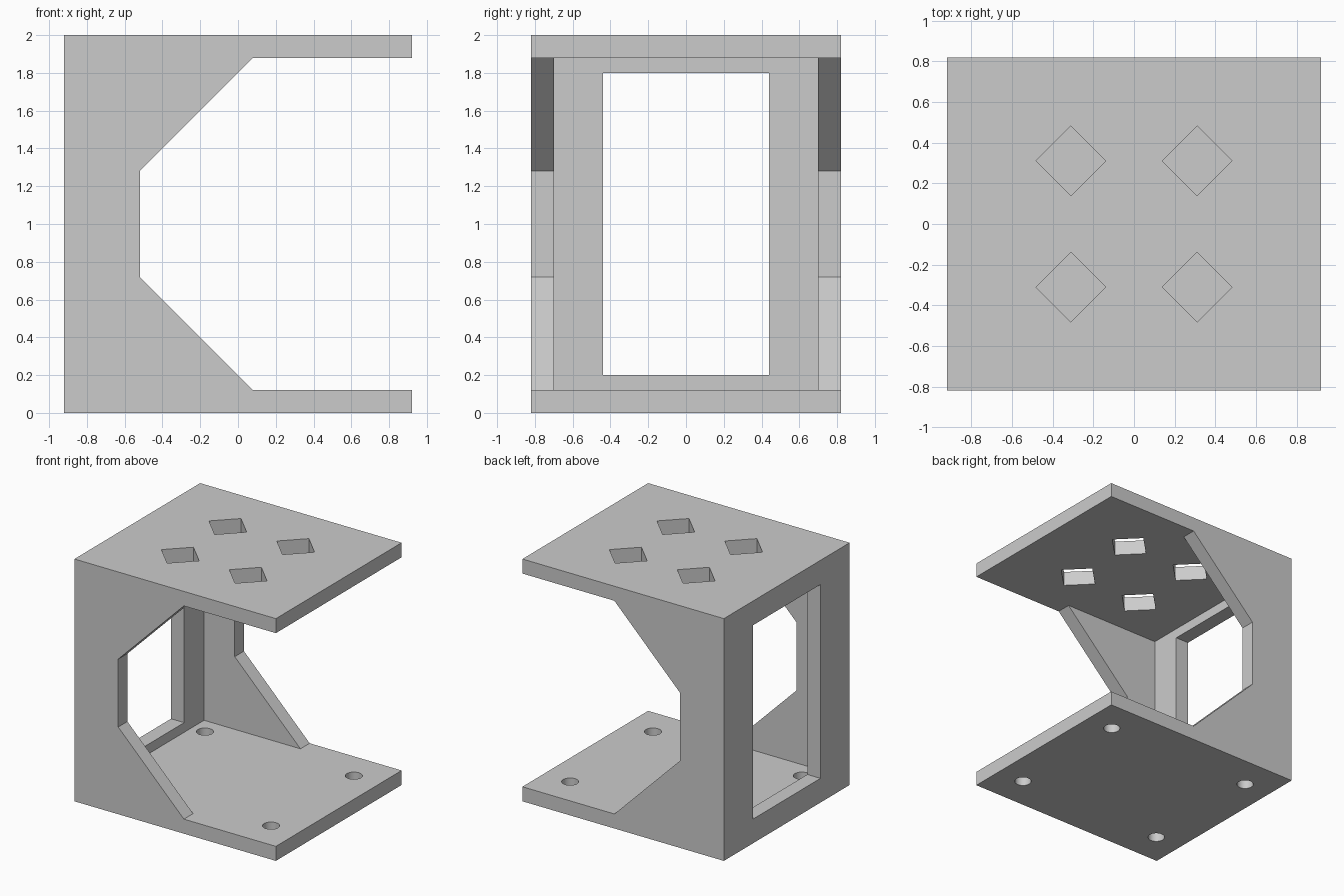
import bpy
import math
from mathutils import Matrix

if "Cube" in bpy.data.objects:
    bpy.data.objects.remove(bpy.data.objects["Cube"], do_unlink=True)

HALF_X, HALF_Y, HEIGHT, WALL = 0.92, 0.82, 2.0, 0.12

grey = bpy.data.materials.new("plain grey")
grey.use_nodes = True
colour = (0.6, 0.6, 0.6, 1)
grey.diffuse_color = colour
grey.node_tree.nodes["Principled BSDF"].inputs["Base Color"].default_value = colour


def extruded(name, outline, start, end, axis):
    """Extrude an outline along y (points are x, z) or z (points are x, y)."""
    count = len(outline)
    if axis == "y":
        verts = [(a, d, b) for d in (start, end) for a, b in outline]
    else:
        verts = [(a, b, d) for d in (start, end) for a, b in outline]
    faces = [list(range(count)), list(range(count, 2 * count))]
    for i in range(count):
        j = (i + 1) % count
        faces.append([i, j, j + count, i + count])
    faces[0].reverse()
    if axis == "y":
        faces = [f[::-1] for f in faces]
    mesh = bpy.data.meshes.new(name)
    mesh.from_pydata(verts, [], faces)
    mesh.materials.append(grey)
    obj = bpy.data.objects.new(name, mesh)
    bpy.context.collection.objects.link(obj)
    return obj


def rectangle(x0, x1, y0, y1):
    return [(x0, y0), (x1, y0), (x1, y1), (x0, y1)]


def polygon(cx, cy, radius, sides):
    angles = [2 * math.pi * i / sides for i in range(sides)]
    return [(cx + radius * math.cos(a), cy + radius * math.sin(a)) for a in angles]


# C-shaped body with sloped side openings
top = HEIGHT - WALL
profile = [(-HALF_X, 0), (HALF_X, 0), (HALF_X, WALL), (0.08, WALL),
           (-0.52, 0.72), (-0.52, 1.28), (0.08, top), (HALF_X, top),
           (HALF_X, HEIGHT), (-HALF_X, HEIGHT)]
body = extruded("bracket_body", profile, -HALF_Y, HALF_Y, "y")

# Inner cavity and rear wall window
inner_y = HALF_Y - WALL
cutters = [
    extruded("cavity_cutter", rectangle(WALL - HALF_X, 1.2, -inner_y, inner_y), WALL, top, "z"),
    extruded("window_cutter", rectangle(-1.2, -0.7, -0.44, 0.44), 0.2, 1.8, "z"),
]

# Diamond holes in the top plate, round holes in the bottom plate
for sx in (-1, 1):
    for sy in (-1, 1):
        cutters.append(extruded("diamond_cutter", polygon(sx * 0.31, sy * 0.31, 0.172, 4),
                                1.7, 2.2, "z"))
        cutters.append(extruded("screw_hole_cutter", polygon(sx * 0.68, sy * 0.54, 0.064, 32),
                                -0.2, 0.3, "z"))

for cutter in cutters:
    cutter.hide_render = True
    cut = body.modifiers.new(cutter.name, "BOOLEAN")
    cut.operation = "DIFFERENCE"
    cut.solver = "EXACT"
    cut.object = cutter

# Bake the cuts and discard the cutters
bpy.context.view_layer.update()
graph = bpy.context.evaluated_depsgraph_get()
finished = bpy.data.meshes.new_from_object(body.evaluated_get(graph))
body.modifiers.clear()
body.data = finished
for cutter in cutters:
    bpy.data.objects.remove(cutter, do_unlink=True)

# Smooth the round holes, keep the edges crisp
bpy.context.view_layer.objects.active = body
body.select_set(True)
bpy.ops.object.shade_smooth_by_angle(angle=math.radians(30))
